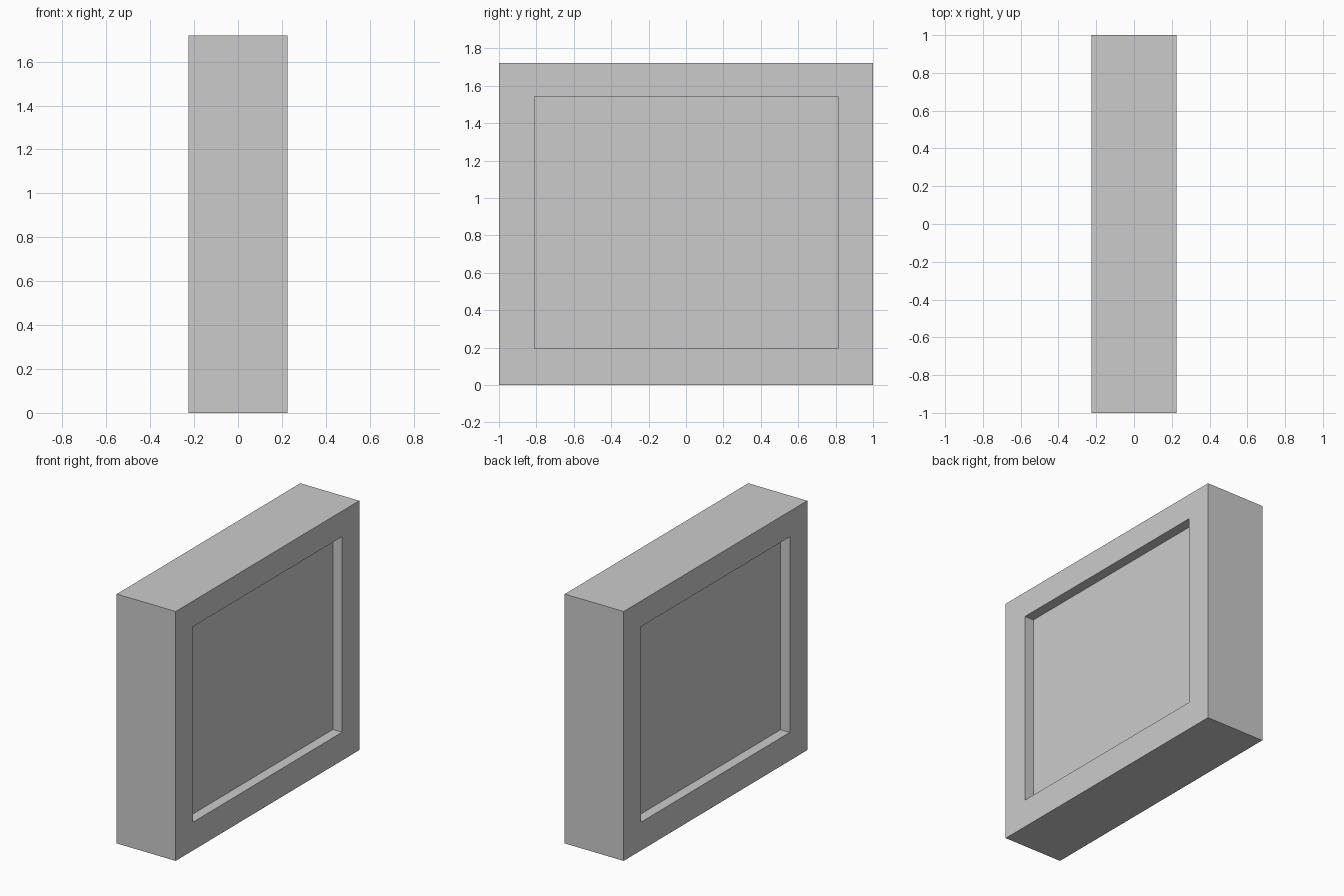
import bpy
import bmesh

default = bpy.data.objects.get("Cube")
if default:
    bpy.data.objects.remove(default, do_unlink=True)

WIDTH, LENGTH, HEIGHT = 0.45, 2.0, 1.72
RECESS_Y = (-0.81, 0.813)
RECESS_Z = (0.195, 1.543)
RECESS_DEPTH = 0.07

# Plain grey material
grey = bpy.data.materials.new("plain_grey")
grey.use_nodes = True
colour = (0.6, 0.6, 0.6, 1)
grey.diffuse_color = colour
grey.node_tree.nodes["Principled BSDF"].inputs["Base Color"].default_value = colour

# Solid block standing on the ground
bm = bmesh.new()
bmesh.ops.create_cube(bm, size=1)
for v in bm.verts:
    v.co.x *= WIDTH
    v.co.y *= LENGTH
    v.co.z = (v.co.z + 0.5) * HEIGHT
bm.normal_update()

# Rectangular recess in each broad side
for side in (-1, 1):
    panel = next(f for f in bm.faces if f.normal.x * side > 0.9)
    bmesh.ops.inset_individual(bm, faces=[panel], thickness=0.1)
    for v in panel.verts:
        v.co.y = RECESS_Y[v.co.y > 0]
        v.co.z = RECESS_Z[v.co.z > HEIGHT / 2]
    floor = bmesh.ops.extrude_discrete_faces(bm, faces=[panel])["faces"][0]
    for v in floor.verts:
        v.co.x -= side * RECESS_DEPTH
    bm.normal_update()

bmesh.ops.recalc_face_normals(bm, faces=bm.faces)
mesh = bpy.data.meshes.new("recessed_block")
bm.to_mesh(mesh)
bm.free()
mesh.materials.append(grey)
block = bpy.data.objects.new("recessed_block", mesh)
bpy.context.collection.objects.link(block)
